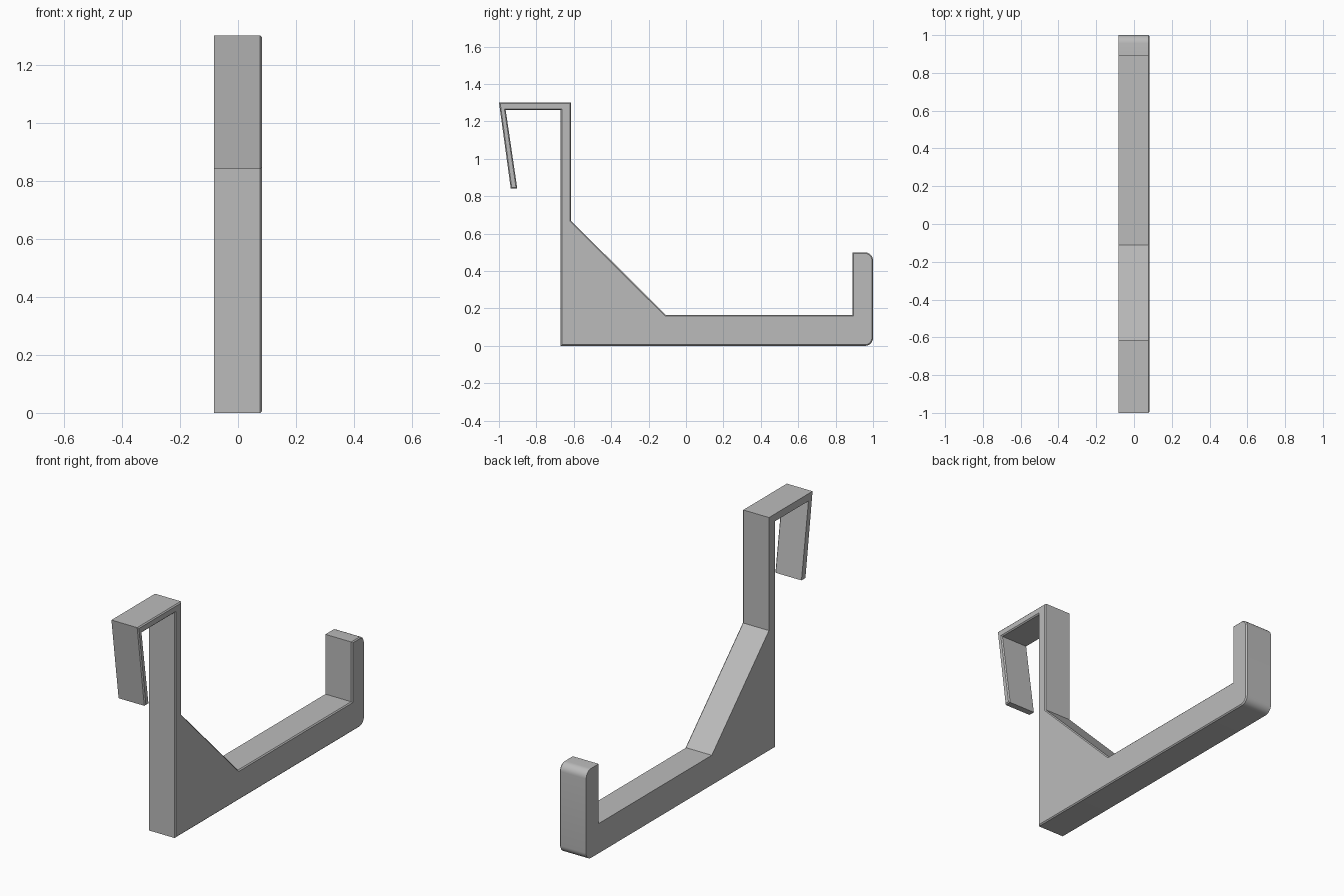
import bpy, bmesh
from math import sin, cos, pi

cube = bpy.data.objects.get("Cube")
if cube:
    bpy.data.objects.remove(cube, do_unlink=True)

HALF_WIDTH = 0.0825
RADIUS = 0.043
CHAMFER = 0.006


def arc(cy, cz, start, steps=8):
    """Quarter circle, counter-clockwise from the start angle."""
    angles = [start + pi / 2 * i / steps for i in range(steps + 1)]
    return [(cy + RADIUS * cos(a), cz + RADIUS * sin(a)) for a in angles]


# Side profile (y, z): base, rounded upturned lip, gusset, upright, over-door clip
profile = [(-0.67, 0)]
profile += arc(1 - RADIUS, RADIUS, -pi / 2)
profile += arc(1 - RADIUS, 0.5 - RADIUS, 0)
profile += [(0.89, 0.5), (0.89, 0.166), (-0.11, 0.166), (-0.615, 0.67),
            (-0.615, 1.302), (-1, 1.302), (-0.937, 0.841), (-0.902, 0.841),
            (-0.964, 1.261), (-0.67, 1.261)]

# Extrude the profile across the width
bm = bmesh.new()
face = bm.faces.new([bm.verts.new((-HALF_WIDTH, y, z)) for y, z in profile])
result = bmesh.ops.extrude_face_region(bm, geom=[face], use_keep_orig=True)
moved = [v for v in result["geom"] if isinstance(v, bmesh.types.BMVert)]
bmesh.ops.translate(bm, verts=moved, vec=(2 * HALF_WIDTH, 0, 0))
bmesh.ops.recalc_face_normals(bm, faces=bm.faces[:])

# Fine chamfer around one side
rim = [e for e in bm.edges if all(v.co.x > 0 for v in e.verts)]
bmesh.ops.bevel(bm, geom=rim, offset=CHAMFER, segments=1, affect="EDGES")
bmesh.ops.recalc_face_normals(bm, faces=bm.faces[:])

mesh = bpy.data.meshes.new("over_door_hook")
bm.to_mesh(mesh)
bm.free()
hook = bpy.data.objects.new("over_door_hook", mesh)
bpy.context.collection.objects.link(hook)

# Plain grey material
grey = bpy.data.materials.new("grey")
grey.use_nodes = True
color = (0.5, 0.5, 0.5, 1)
grey.diffuse_color = color
for node in grey.node_tree.nodes:
    if node.type == "BSDF_PRINCIPLED":
        node.inputs["Base Color"].default_value = color
mesh.materials.append(grey)

# Smooth only the rounded corners
bpy.ops.object.select_all(action="DESELECT")
hook.select_set(True)
bpy.context.view_layer.objects.active = hook
bpy.ops.object.shade_smooth_by_angle(angle=pi / 6)
